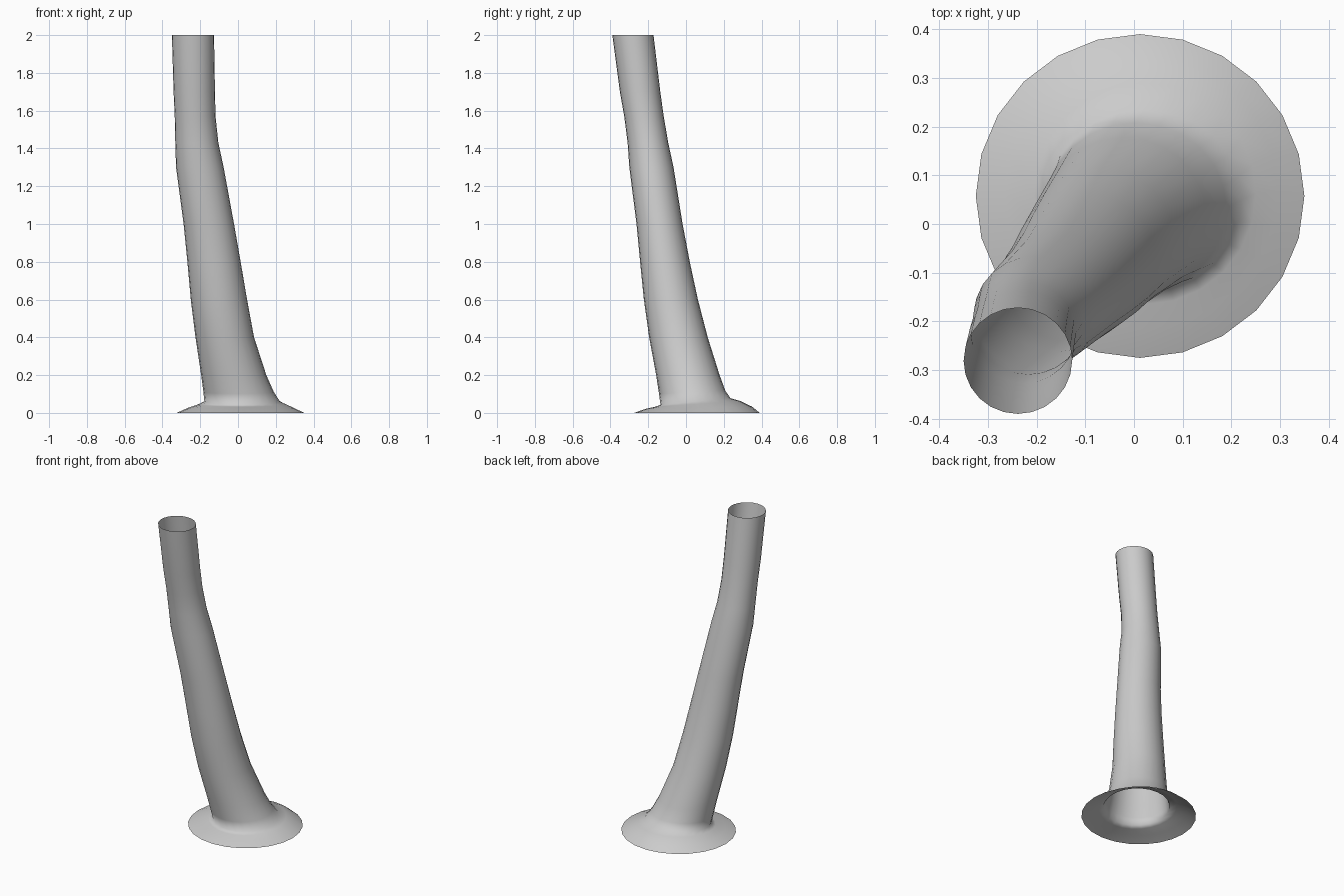
import bpy, bmesh
from math import sin, cos, pi

SIDES = 24

# Ring sections: z, x min, x max, y min, y max, rise towards the back
RINGS = [
    (0.00, -0.325, 0.35, -0.275, 0.39, 0.0),     # ground rim of the skirt
    (0.027, -0.265, 0.295, -0.215, 0.35, 0.006),
    (0.047, -0.205, 0.25, -0.165, 0.29, 0.015),
    (0.060, -0.178, 0.222, -0.135, 0.235, 0.018),  # crease skirt / trunk
    (0.11, -0.183, 0.19, -0.143, 0.208, 0.008),
    (0.20, -0.195, 0.15, -0.158, 0.178, 0.0),
    (0.40, -0.225, 0.085, -0.195, 0.115, 0.0),
    (0.60, -0.25, 0.048, -0.223, 0.063, 0.0),
    (0.80, -0.268, 0.014, -0.243, 0.020, 0.0),
    (1.00, -0.288, -0.021, -0.262, -0.018, 0.0),
    (1.30, -0.328, -0.076, -0.300, -0.066, 0.0),
    (1.43, -0.332, -0.104, -0.309, -0.094, 0.0),
    (1.57, -0.335, -0.119, -0.327, -0.118, 0.0),
    (1.70, -0.341, -0.122, -0.350, -0.136, 0.0),
    (2.00, -0.35, -0.127, -0.39, -0.172, 0.0),   # open top
]

# Hollow leaning trunk with flared foot, open at both ends
bm = bmesh.new()
loops = []
for z, x0, x1, y0, y1, rise in RINGS:
    loop = []
    for i in range(SIDES):
        a = 2 * pi * i / SIDES
        loop.append(bm.verts.new(((x0 + x1) / 2 + (x1 - x0) / 2 * cos(a),
                                  (y0 + y1) / 2 + (y1 - y0) / 2 * sin(a),
                                  z + rise * sin(a))))
    loops.append(loop)
for lo, hi in zip(loops, loops[1:]):
    for i in range(SIDES):
        j = (i + 1) % SIDES
        bm.faces.new((lo[i], lo[j], hi[j], hi[i]))

mesh = bpy.data.meshes.new("trunk")
bm.to_mesh(mesh)
bm.free()
trunk = bpy.data.objects.new("trunk", mesh)
bpy.context.collection.objects.link(trunk)
mesh.shade_smooth()
